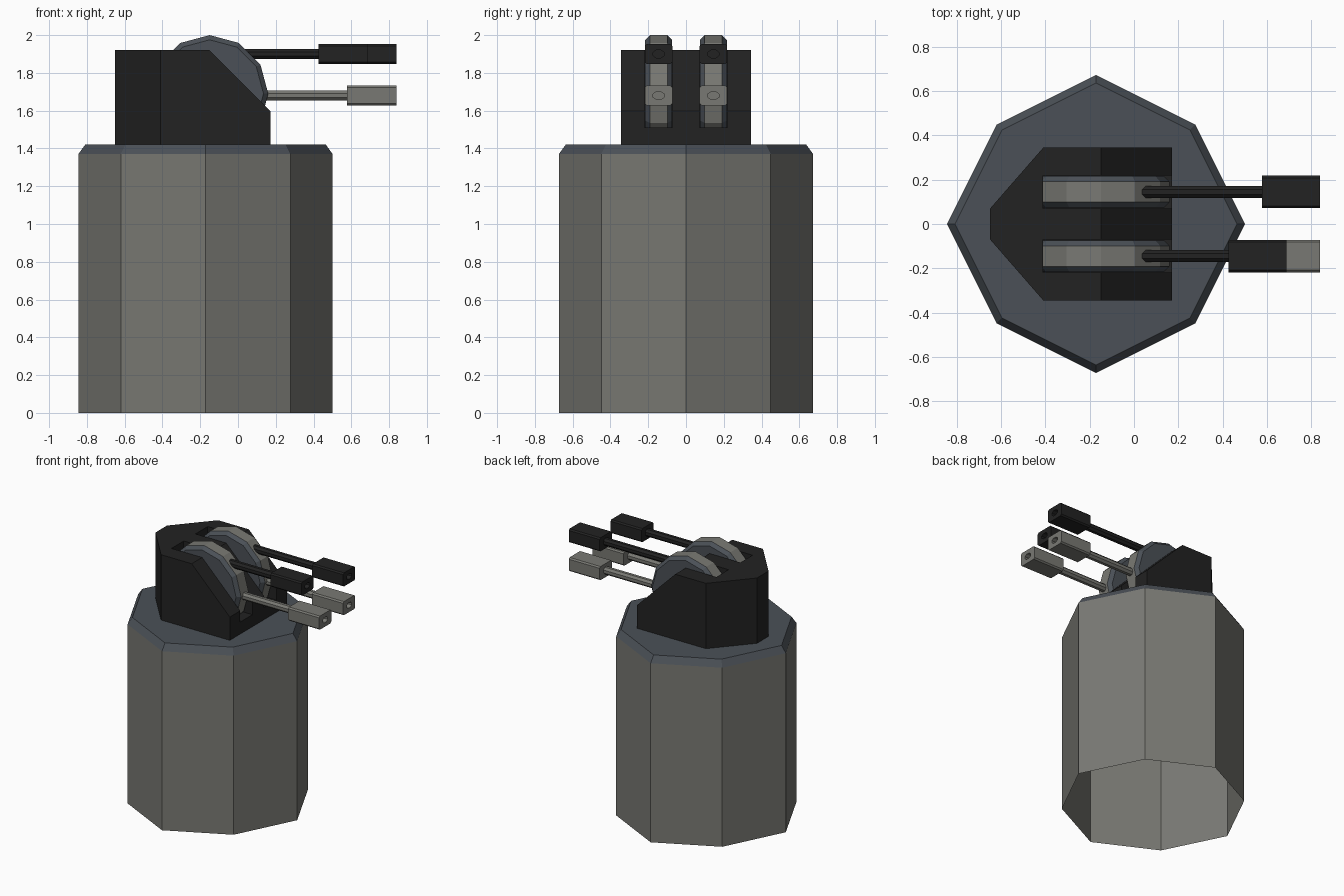
import bpy, bmesh, math
from mathutils import Vector

if "Cube" in bpy.data.objects:
    bpy.data.objects.remove(bpy.data.objects["Cube"])


def material(name, rgb):
    m = bpy.data.materials.new(name)
    m.diffuse_color = (*rgb, 1)
    m.use_nodes = True
    m.node_tree.nodes["Principled BSDF"].inputs["Base Color"].default_value = m.diffuse_color
    return m


GREY = material("warm grey", (0.19, 0.19, 0.172))
BLUE = material("blue grey", (0.07, 0.081, 0.095))
BLACK = material("black", (0.016, 0.016, 0.016))


def finish(name, bm, mats):
    bmesh.ops.recalc_face_normals(bm, faces=bm.faces)
    me = bpy.data.meshes.new(name)
    bm.to_mesh(me)
    bm.free()
    for m in mats:
        me.materials.append(m)
    ob = bpy.data.objects.new(name, me)
    bpy.context.collection.objects.link(ob)
    return ob


def loft(name, rings, mats, bands=None, cap_start=True):
    """Join equal-length point rings; bands gives the material index per band."""
    bm = bmesh.new()
    loops = [[bm.verts.new(p) for p in r] for r in rings]
    n = len(rings[0])
    for b, (lo, hi) in enumerate(zip(loops, loops[1:])):
        for i in range(n):
            j = (i + 1) % n
            f = bm.faces.new((lo[i], lo[j], hi[j], hi[i]))
            f.material_index = bands[b] if bands else 0
    top = bm.faces.new(loops[-1])
    top.material_index = bands[-1] if bands else 0
    if cap_start:
        f = bm.faces.new(loops[0][::-1])
        f.material_index = bands[0] if bands else 0
    return finish(name, bm, mats)


# Pedestal: eight-sided, open underneath, with a chamfered top
def pedestal_ring(r, z):
    d = r * 2 / 3
    plan = [(r, 0), (d, d), (0, r), (-d, d), (-r, 0), (-d, -d), (0, -r), (d, -d)]
    return [(x - 0.172, y, z) for x, y in plan]


loft("pedestal", [pedestal_ring(0.673, 0), pedestal_ring(0.673, 1.37),
                  pedestal_ring(0.637, 1.42)], [GREY, BLUE], [0, 1, 1], cap_start=False)

# Turret housing: plan prism with the sloping front cut away
plan = [(0.172, -0.345), (0.172, 0.345), (-0.41, 0.345),
        (-0.65, 0.07), (-0.65, -0.07), (-0.41, -0.345)]
housing = loft("turret_housing", [[(x, y, z) for x, y in plan] for z in (1.42, 1.92)], [BLACK])
bm = bmesh.new()
bm.from_mesh(housing.data)
cut = bmesh.ops.bisect_plane(bm, geom=bm.verts[:] + bm.edges[:] + bm.faces[:],
                             plane_co=Vector((-0.15, 0, 1.92)),
                             plane_no=Vector((1, 0, 1)), clear_outer=True)
bmesh.ops.holes_fill(bm, edges=[e for e in bm.edges if e.is_boundary])
bmesh.ops.recalc_face_normals(bm, faces=bm.faces)
bm.to_mesh(housing.data)
bm.free()

# Slots in the housing for the two gun wheels
for s in (-1, 1):
    bm = bmesh.new()
    bmesh.ops.create_cube(bm, size=1)
    for v in bm.verts:
        v.co = Vector((-0.41 if v.co.x < 0 else 0.4, s * 0.145 + v.co.y * 0.148,
                       1.512 if v.co.z < 0 else 2.2))
    cutter = finish("slot_cutter", bm, [BLACK])
    cutter.hide_render = True
    mod = housing.modifiers.new("slot", 'BOOLEAN')
    mod.operation = 'DIFFERENCE'
    mod.solver = 'EXACT'
    mod.object = cutter
    bpy.context.view_layer.objects.active = housing
    bpy.ops.object.modifier_apply(modifier=mod.name)
    bpy.data.objects.remove(cutter)


def wheel_ring(r, y):
    return [(-0.15 + r * math.cos(i * math.pi / 6), y, 1.69 + r * math.sin(i * math.pi / 6))
            for i in range(12)]


def oval(x, y, z, ry, rz):
    return [(x, y + ry * math.cos(a), z + rz * math.sin(a))
            for a in [(i + 0.5) * math.pi / 4 for i in range(8)]]


def block(x, y, z, w, h, c=0.01):
    q = [(w, h - c), (w - c, h), (c - w, h), (-w, h - c),
         (-w, c - h), (c - w, -h), (w - c, -h), (w, c - h)]
    return [(x, y + a, z + b) for a, b in q]


# Barrel and bored muzzle block
def gun(name, y, z, start, muzzle, mat):
    loft(name + "_barrel", [oval(start, y, z, 0.029, 0.029),
                            oval(muzzle + 0.02, y, z, 0.029, 0.029)], [mat])
    end = muzzle + 0.262
    loft(name + "_muzzle", [block(muzzle, y, z, 0.073, 0.052), block(end, y, z, 0.073, 0.052),
                            oval(end, y, z, 0.032, 0.022), oval(end - 0.08, y, z, 0.032, 0.022)],
         [mat])


for side, s, upper in (("near", -1, 0.427), ("far", 1, 0.578)):
    y = s * 0.145
    # Gun wheel: grey rim, blue-grey bevels and sides
    loft(side + "_gun_wheel", [wheel_ring(0.285, y - 0.071), wheel_ring(0.31, y - 0.046),
                               wheel_ring(0.31, y + 0.046), wheel_ring(0.285, y + 0.071)],
         [GREY, BLUE], [1, 0, 1, 1])
    gun(side + "_upper", y, 1.90, 0.03, upper, BLACK)
    gun(side + "_lower", y, 1.68, 0.1, 0.578, GREY)
